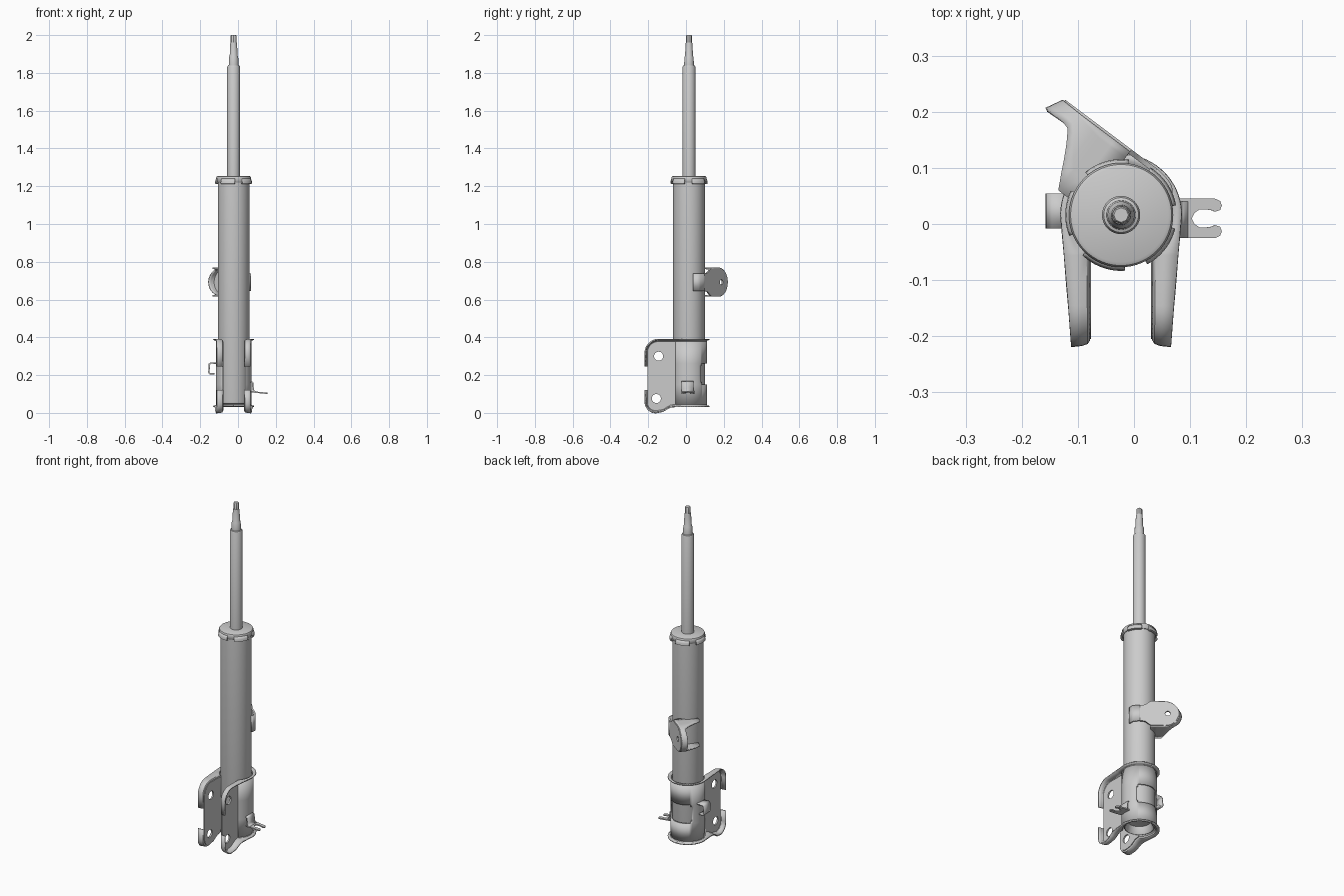
import bpy, bmesh, math
from mathutils import Matrix, Vector

if "Cube" in bpy.data.objects:
    bpy.data.objects.remove(bpy.data.objects["Cube"])

CX, CY = -0.023, 0.016          # strut axis
cos, sin, rad = math.cos, math.sin, math.radians


def finish(name, mesh, thick=0):
    bm = bmesh.new()
    bm.from_mesh(mesh)
    bmesh.ops.remove_doubles(bm, verts=bm.verts, dist=1e-5)
    bmesh.ops.recalc_face_normals(bm, faces=bm.faces)
    bm.to_mesh(mesh)
    bm.free()
    ob = bpy.data.objects.new(name, mesh)
    bpy.context.collection.objects.link(ob)
    if thick:
        m = ob.modifiers.new("thickness", 'SOLIDIFY')
        m.thickness, m.offset = thick, 0
    bpy.ops.object.select_all(action='DESELECT')
    ob.select_set(True)
    bpy.context.view_layer.objects.active = ob
    bpy.ops.object.shade_smooth_by_angle(angle=rad(35))
    return ob


def grid(name, rows, thick=0, skip=lambda r, c: False):
    """Sheet through rows of points."""
    n = len(rows[0])
    faces = [(r * n + c, r * n + c + 1, (r + 1) * n + c + 1, (r + 1) * n + c)
             for r in range(len(rows) - 1) for c in range(n - 1) if not skip(r, c)]
    me = bpy.data.meshes.new(name)
    me.from_pydata([p for row in rows for p in row], [], faces)
    return finish(name, me, thick)


def polar(r, deg, z):
    return (CX + r * cos(rad(deg)), CY + r * sin(rad(deg)), z)


def lathe(name, profile, segs=64):
    return grid(name, [[polar(r, 360 * i / segs, z) for i in range(segs + 1)]
                       for r, z in profile])


def plate(name, loops, thick, matrix):
    """Flat plate from an outline and hole loops."""
    cu = bpy.data.curves.new(name, 'CURVE')
    cu.dimensions, cu.fill_mode, cu.extrude = '2D', 'BOTH', thick / 2
    for loop in loops:
        sp = cu.splines.new('POLY')
        sp.points.add(len(loop) - 1)
        for p, (x, y) in zip(sp.points, loop):
            p.co = (x, y, 0, 1)
        sp.use_cyclic_u = True
    tmp = bpy.data.objects.new("tmp", cu)
    bpy.context.collection.objects.link(tmp)
    dg = bpy.context.evaluated_depsgraph_get()
    me = bpy.data.meshes.new_from_object(tmp.evaluated_get(dg))
    bpy.data.objects.remove(tmp)
    me.transform(matrix)
    return finish(name, me)


def frame(x, y, origin):
    x, y = Vector(x), Vector(y)
    m = Matrix((x, y, x.cross(y))).transposed().to_4x4()
    m.translation = origin
    return m


def circle(x, y, r, n=24):
    return [(x + r * cos(2 * math.pi * i / n), y + r * sin(2 * math.pi * i / n)) for i in range(n)]


# Main tube with hollow foot, piston rod with stepped end
lathe("damper_tube", [(0, .1), (.062, .09), (.07, .055), (.076, .048), (.081, .05), (.084, .06),
                      (.084, 1.225), (0, 1.225)])
lathe("piston_rod", [(0, 1.22), (.034, 1.22), (.034, 1.832), (.031, 1.838), (.026, 1.84),
                     (.024, 1.885), (.021, 1.89), (.018, 1.955), (.016, 1.962), (0, 1.962)], 40)
lathe("rod_tip", [(0, 1.95), (.016, 1.95), (.016, 1.996), (.013, 2.0), (0, 2.0)], 8)

# Top cap with crimped skirt
lathe("top_cap", [(0, 1.254), (.084, 1.254), (.09, 1.251), (.093, 1.245), (.092, 1.226),
                  (.088, 1.22), (.08, 1.22)])
for k in range(5):
    arc = [34 + 72 * k - 24 + 4 * i for i in range(13)]
    grid("cap_crimp", [[polar(r, a, z) for a in arc]
                       for r, z in ((.09, 1.24), (.095, 1.226), (.097, 1.216), (.088, 1.214))], .006)

# Clamp shell with window at the back
zs = [.045, .15, .163, .249, .262, .378]
angles = [-50 + 5 * i for i in range(57)]


def window(r, c):
    off = abs(angles[c] + 2.5 - 90)
    return (r == 2 and off < 50) or (r in (1, 3) and off < 45)


grid("clamp_shell", [[polar(.09, a, z) for a in angles] for z in zs], .009, window)

# Fork arms: edge points as (y, z, outward y, outward z)
top = [(-.055, .378, 0, 1), (-.1, .378, 0, 1)]
top += [(-.145 + .06 * cos(rad(a)), .318 + .06 * sin(rad(a)), cos(rad(a)), sin(rad(a)))
        for a in range(90, 181, 10)] + [(-.205, .245, -1, 0)]
low = [(-.055, .045, 0, -1), (-.08, .042, -.2, -1), (-.1, .03, -.3, -.9), (-.12, .018, -.3, -.9)]
low += [(-.16 + .045 * cos(rad(a)), .057 + .045 * sin(rad(a)), cos(rad(a)), sin(rad(a)))
        for a in range(270, 179, -10)] + [(-.205, .12, -1, 0)]
outline = [p[:2] for p in top] + [p[:2] for p in reversed(low)]


def lip(edge, z, up, side):
    rows = []
    for f, g in ((0, 0), (.12, .006), (.4, .009), (1, .011)):
        row = []
        for a in range(90, -51, -5):
            if a >= 0:
                x, y, _ = polar(.09 + .018 * f, a, 0)
                x -= CX
            else:
                x, y = .09 * cos(rad(a)), CY + .09 * sin(rad(a))
                x += f * (.108 + .085 * (y - CY) - x)
            row.append((CX + side * x, y, z + up * g))
        for y, pz, ny, nz in edge:
            x = .058 + f * (.05 + .085 * (y - CY))
            row.append((CX + side * x, y + ny * g, pz + nz * g))
        rows.append(row)
    grid("clamp_lip", rows, .007)


for side in (-1, 1):
    plate("fork_arm", [outline, circle(-.145, .3, .024), circle(-.157, .076, .024)], .009,
          frame((0, 1, 0), (0, 0, 1), (CX + side * .058, 0, 0)))
    lip(top, .378, 1, side)
    lip(low, .045, -1, side)

# Upper bracket: band on the tube, tangent plate with round end, channel flange
A, N, ZM = Vector((-.8, .6, 0)), Vector((.6, .8, 0)), .692
foot = Vector((CX, CY, ZM)) + N * .1
grid("bracket_band", [[polar(.088 + .012 * min(1, i / 4), 14 + 4 * i, z) for i in range(11)]
                      for z in (ZM - .047, ZM + .047)], .009)
half = [(-.002, .047), (.025, .05), (.04, .062), (.055, .073), (.09, .073), (.116, .073)]
half += [(.13 + .073 * cos(rad(a)), .073 * sin(rad(a))) for a in range(90, 0, -9)]
edge = half + [(.203, 0)] + [(u, -v) for u, v in reversed(half)]
plate("bracket_plate", [edge, circle(.146, 0, .014)], .009,
      frame(A, (0, 0, 1), foot))


def depth(u):
    return .132 if u <= .117 else .03 + .102 * max(0, (.165 - u) / .048)


rows = []
rim = edge[3:-3]
for f in (0, .1, .3, .65, 1):
    row = []
    for u, v in rim:
        flare = .016 * max(0, (u - .15) / .053) * f
        row.append(foot + A * (u + flare) - N * (depth(u) * f) + Vector((0, 0, v)))
    rows.append(row)
grid("bracket_flange", rows, .008)

# Slotted hose holder on the right, bent from an upright tab
slot = [(.07, -.035), (.145, -.035), (.154, -.031), (.157, -.023), (.154, -.015), (.145, -.012),
        (.137, -.015), (.13, -.016), (.117, -.016), (.108, -.01)]
slot += [(.103, 0)] + [(x, -y) for x, y in reversed(slot)]
plate("hose_holder", [slot], .007,
      frame((.995, 0, -.1), (0, 1, 0), (0, .01, .119)))
grid("hose_holder_tab", [[(x, y, z) for y in (-.025, .04)] for x, z in
                         ((.069, .165), (.078, .158), (.08, .125), (.085, .113), (.095, .110))], .008)

# Bent clip on the left
grid("cable_clip", [[(x, y, z) for y in (-.008, .054)] for x, z in
                    ((-.108, .264), (-.145, .264), (-.152, .258), (-.154, .215), (-.15, .208),
                     (-.125, .206))], .008)
